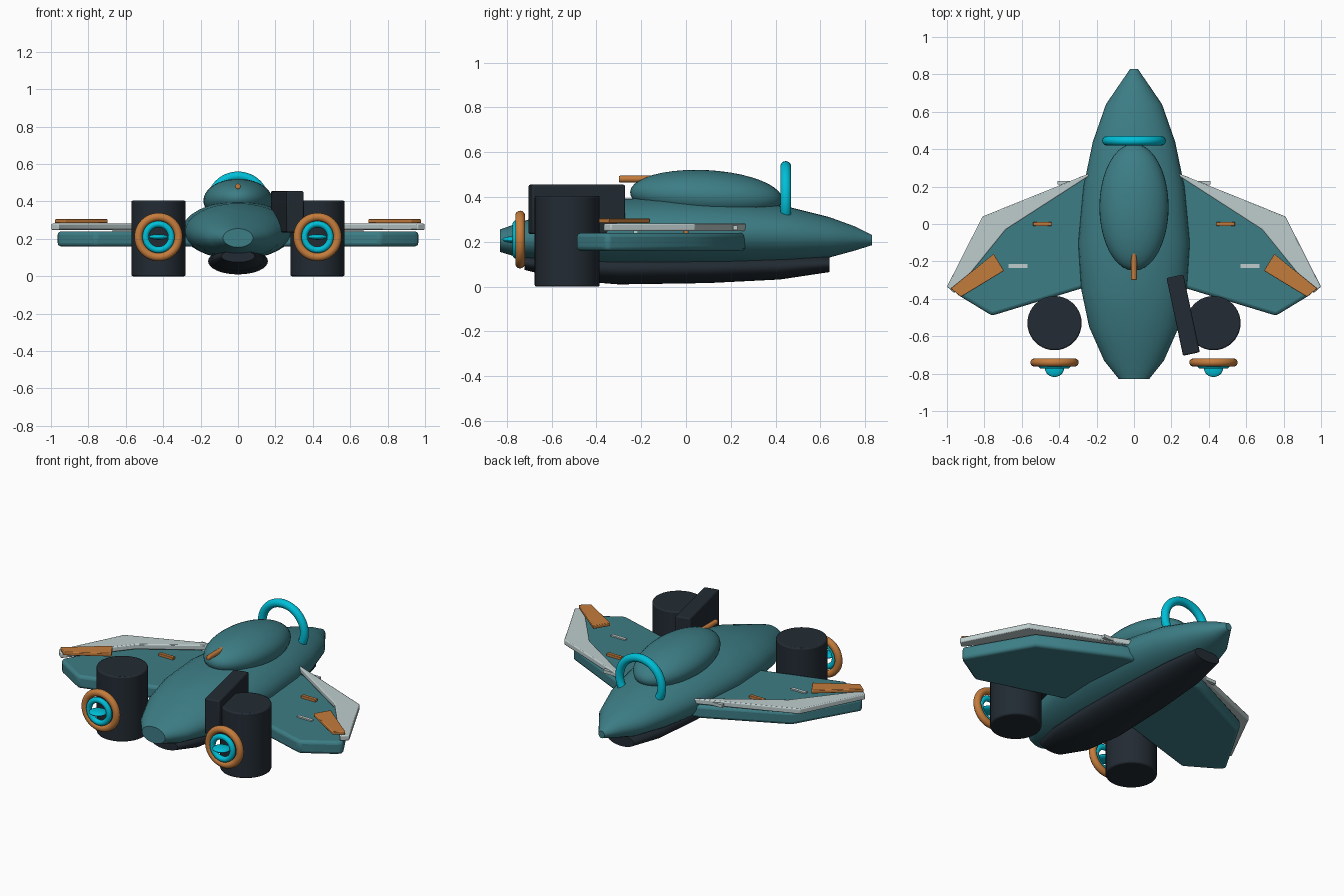
import bpy, bmesh, math
from mathutils import Matrix

if "Cube" in bpy.data.objects:
    bpy.data.objects.remove(bpy.data.objects["Cube"])


def material(name, rgb):
    m = bpy.data.materials.new(name)
    m.diffuse_color = (*rgb, 1)
    m.use_nodes = True
    m.node_tree.nodes["Principled BSDF"].inputs["Base Color"].default_value = m.diffuse_color
    return m


TEAL = material("teal", (0.046, 0.205, 0.235))
DARK = material("charcoal", (0.016, 0.024, 0.033))
ORANGE = material("copper orange", (0.55, 0.20, 0.045))
CYAN = material("bright cyan", (0.0, 0.52, 0.68))
PALE = material("pale grey", (0.52, 0.61, 0.61))


def finish(name, bm, mat, bevel=0, segments=2, angle=35):
    bmesh.ops.recalc_face_normals(bm, faces=bm.faces)
    me = bpy.data.meshes.new(name)
    bm.to_mesh(me)
    bm.free()
    ob = bpy.data.objects.new(name, me)
    bpy.context.collection.objects.link(ob)
    me.materials.append(mat)
    if bevel:
        mod = ob.modifiers.new("bevel", 'BEVEL')
        mod.width, mod.segments = bevel, segments
        mod.limit_method, mod.angle_limit = 'ANGLE', math.radians(40)
    bpy.ops.object.select_all(action='DESELECT')
    ob.select_set(True)
    bpy.context.view_layer.objects.active = ob
    bpy.ops.object.shade_smooth_by_angle(angle=math.radians(angle))
    return ob


def loft(name, sections, mat, sides=32):
    """Elliptical rings given as (y, half width, top z, bottom z)."""
    bm = bmesh.new()
    rings = []
    for y, hw, top, bot in sections:
        c, h = (top + bot) / 2, (top - bot) / 2
        angles = [2 * math.pi * i / sides for i in range(sides)]
        rings.append([bm.verts.new((hw * math.cos(a), y, c + h * math.sin(a))) for a in angles])
    for a, b in zip(rings, rings[1:]):
        for i in range(sides):
            j = (i + 1) % sides
            bm.faces.new((a[i], a[j], b[j], b[i]))
    bm.faces.new(rings[0])
    bm.faces.new(rings[-1])
    return finish(name, bm, mat)


def plate(name, outline, z0, z1, side, mat, bevel=0, segments=2):
    bm = bmesh.new()
    low = [bm.verts.new((side * x, y, z0)) for x, y in outline]
    high = [bm.verts.new((side * x, y, z1)) for x, y in outline]
    n = len(outline)
    bm.faces.new(low)
    bm.faces.new(high)
    for i in range(n):
        j = (i + 1) % n
        bm.faces.new((low[i], low[j], high[j], high[i]))
    return finish(name, bm, mat, bevel, segments)


def box(name, loc, size, mat, rot=0, bevel=0):
    bm = bmesh.new()
    m = Matrix.Translation(loc) @ Matrix.Rotation(rot, 4, 'Z') @ Matrix.Diagonal((*size, 1))
    bmesh.ops.create_cube(bm, size=1, matrix=m)
    return finish(name, bm, mat, bevel)


def cylinder(name, loc, r, depth, mat, axis='Z', sides=40, bevel=0):
    bm = bmesh.new()
    m = Matrix.Translation(loc)
    if axis == 'Y':
        m = m @ Matrix.Rotation(math.pi / 2, 4, 'X')
    bmesh.ops.create_cone(bm, cap_ends=True, segments=sides, radius1=r, radius2=r, depth=depth, matrix=m)
    return finish(name, bm, mat, bevel)


def ellipsoid(name, loc, radii, mat, tilt=0):
    bm = bmesh.new()
    m = Matrix.Translation(loc) @ Matrix.Rotation(tilt, 4, 'X') @ Matrix.Diagonal((*radii, 1))
    bmesh.ops.create_uvsphere(bm, u_segments=40, v_segments=20, radius=1, matrix=m)
    return finish(name, bm, mat, angle=80)


def ring(name, loc, major, minor, mat, n=48, k=14):
    """Torus whose axis runs along y."""
    bm = bmesh.new()
    v = []
    for i in range(n):
        a = 2 * math.pi * i / n
        row = []
        for j in range(k):
            b = 2 * math.pi * j / k
            r = major + minor * math.cos(b)
            row.append(bm.verts.new((loc[0] + r * math.cos(a), loc[1] + minor * math.sin(b),
                                     loc[2] + r * math.sin(a))))
        v.append(row)
    for i in range(n):
        for j in range(k):
            p, q = (i + 1) % n, (j + 1) % k
            bm.faces.new((v[i][j], v[p][j], v[p][q], v[i][q]))
    return finish(name, bm, mat, angle=80)


# Fuselage and dark keel
loft("fuselage", [(.83, .02, .23, .185), (.75, .075, .27, .16), (.64, .15, .31, .13),
                  (.44, .22, .36, .105), (.2, .27, .385, .095), (-.1, .298, .40, .09),
                  (-.35, .282, .39, .09), (-.55, .24, .35, .10), (-.73, .16, .29, .125),
                  (-.83, .08, .255, .155)], TEAL)
loft("belly_keel", [(.64, .09, .137, .065), (.42, .13, .145, .032), (.1, .15, .15, .016),
                    (-.3, .16, .15, .010), (-.55, .14, .15, .03), (-.72, .09, .14, .075)], DARK)

# Canopy, its rear probe, and the hoops around the nose
ellipsoid("canopy", (0, .09, .405), (.185, .34, .115), TEAL, math.radians(-3))
cylinder("canopy_probe", (0, -.215, .48), .015, .17, ORANGE, 'Y', 16, .006)
ring("nose_hoop", (0, .445, .39), .145, .025, CYAN)
ring("nose_tip_hoop", (0, .73, .222), .042, .012, CYAN)

# Boxy pack on the right side only
box("side_pack", (.263, -.487, .345), (.092, .425, .22), DARK, math.radians(12), .008)

for s, tag in ((1, "right"), (-1, "left")):
    # Wing, leading edge strip and tip flap
    plate(tag + "_wing", [(.2, .27), (.28, .255), (.75, .03), (.97, -.35), (.94, -.38),
                          (.80, -.465), (.76, -.49), (.2, -.32)], .16, .24, s, TEAL, .018, 3)
    plate(tag + "_leading_edge", [(.22, .275), (.26, .262), (.81, .04), (1.0, -.335), (.96, -.37),
                                  (.685, -.03), (.25, .25)], .248, .281, s, PALE, .006)
    plate(tag + "_tip_flap", [(.75, -.16), (.695, -.25), (.925, -.39), (.98, -.345)],
          .284, .305, s, ORANGE, .004)
    # Small wing markers
    box(tag + "_orange_marker", (s * .49, 0, .246), (.10, .022, .02), ORANGE, 0, .003)
    box(tag + "_rear_marker", (s * .62, -.225, .242), (.10, .02, .012), PALE)
    box(tag + "_front_marker", (s * .36, .22, .262), (.10, .02, .02), PALE)
    # Engine drum with exhaust rings and flat vane
    cylinder(tag + "_engine", (s * .425, -.53, .2025), .145, .405, DARK, bevel=.008)
    ring(tag + "_engine_ring", (s * .425, -.74, .21), .107, .022, ORANGE)
    ring(tag + "_inner_ring", (s * .425, -.757, .21), .069, .017, CYAN)
    ellipsoid(tag + "_engine_vane", (s * .425, -.768, .21), (.052, .05, .015), CYAN)
